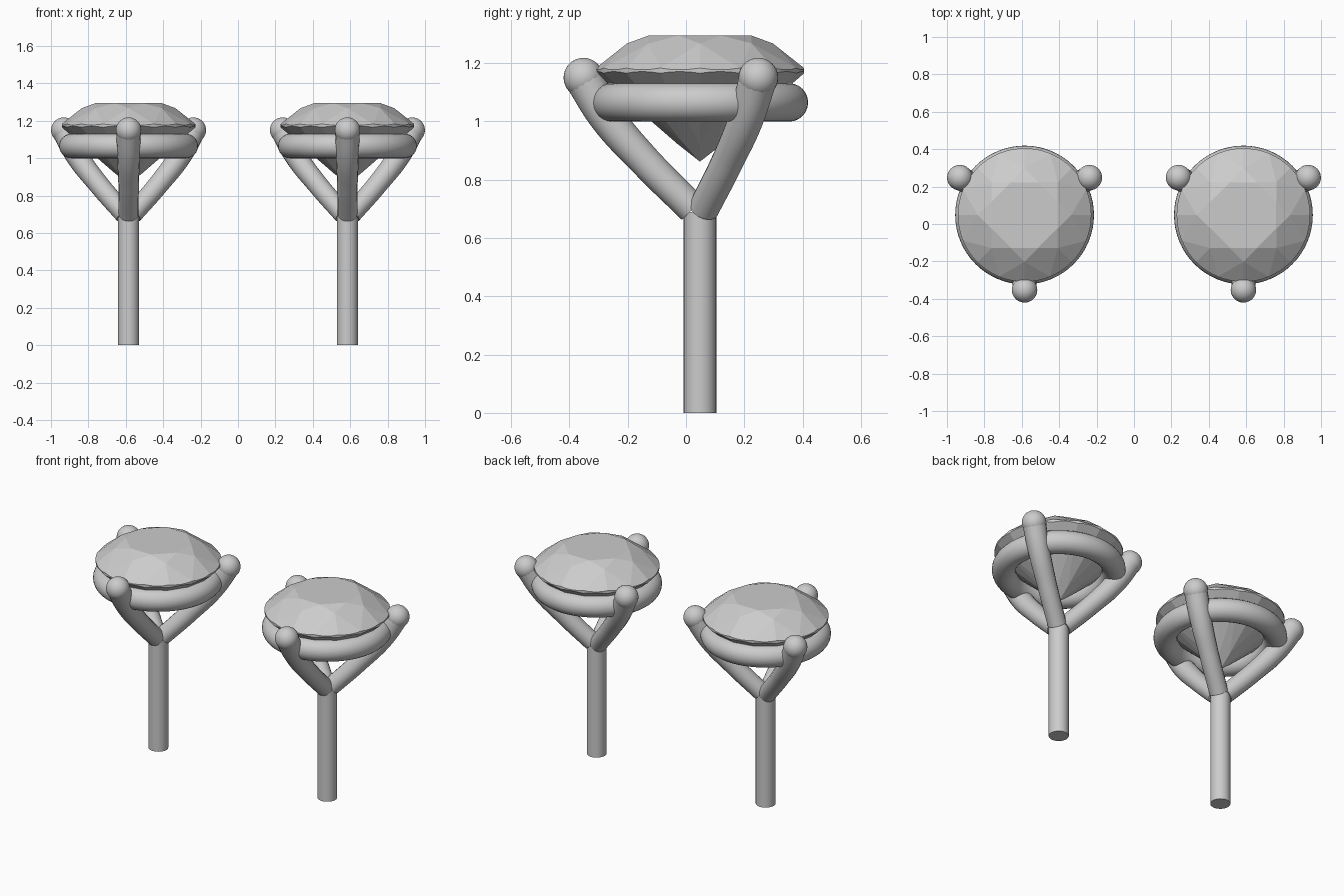
import bpy, bmesh
from math import radians, sin, cos, pi
from mathutils import Vector

if "Cube" in bpy.data.objects:
    bpy.data.objects.remove(bpy.data.objects["Cube"])

CY = 0.048          # y of each stud axis
GIRDLE = 0.357      # stone radius


def smooth(ob, name):
    ob.name = name
    bpy.ops.object.select_all(action='DESELECT')
    bpy.context.view_layer.objects.active = ob
    ob.select_set(True)
    bpy.ops.object.shade_smooth_by_angle(angle=radians(40))
    return ob


def cut(bm, angle, p, q):
    """Slice off everything outside the facet whose (radius, z) profile runs p -> q."""
    d = Vector((q[0] - p[0], q[1] - p[1]))
    n = Vector((abs(d.y), abs(d.x)))
    if p[1] < q[1]:                      # pavilion facets face down
        n.y = -n.y
    a = radians(angle)
    co = Vector((p[0] * cos(a), p[0] * sin(a), p[1]))
    no = Vector((n.x * cos(a), n.x * sin(a), n.y)).normalized()
    res = bmesh.ops.bisect_plane(bm, geom=bm.verts[:] + bm.edges[:] + bm.faces[:], dist=1e-6,
                                 plane_co=co, plane_no=no, clear_outer=True)
    edges = [e for e in res['geom_cut'] if isinstance(e, bmesh.types.BMEdge) and e.is_boundary]
    if edges:
        bmesh.ops.holes_fill(bm, edges=edges, sides=0)


def make_gem(x):
    # Brilliant cut: a round blank sliced by each ring of facets
    bm = bmesh.new()
    bmesh.ops.create_cone(bm, cap_ends=True, segments=64, radius1=GIRDLE, radius2=GIRDLE, depth=0.495)
    bmesh.ops.translate(bm, verts=bm.verts, vec=(0, 0, 1.295 - 0.2475))
    c = cos(radians(11.25))
    for k in range(8):
        main = 45 * k + 22.5
        cut(bm, main, (0.19, 1.295), (GIRDLE, 1.183))              # kites
        cut(bm, main, (0.0, 0.862), (GIRDLE, 1.165))               # pavilion mains
    for k in range(8):
        cut(bm, 45 * k, (0.175, 1.295), (0.25, 1.2675))            # stars
        for s in (-11.25, 11.25):
            cut(bm, 45 * k + s, (0.25 * c, 1.2675), (GIRDLE * c, 1.183))   # upper halves
            cut(bm, 45 * k + s, (0.08 * c, 0.925), (GIRDLE * c, 1.165))    # lower halves
    bmesh.ops.remove_doubles(bm, verts=bm.verts, dist=1e-4)
    bmesh.ops.recalc_face_normals(bm, faces=bm.faces)
    me = bpy.data.meshes.new("gem")
    bm.to_mesh(me)
    bm.free()
    ob = bpy.data.objects.new("gem", me)
    ob.location = (x, CY, 0)
    bpy.context.collection.objects.link(ob)
    return ob


def make_prong(x, angle, name):
    # Curved tapering rod, (radius from axis, z, rod radius)
    path = [(0.025, 0.70, 0.053), (0.19, 0.865, 0.055), (0.32, 1.015, 0.061), (0.40, 1.15, 0.066)]
    a = radians(angle)
    cu = bpy.data.curves.new(name, 'CURVE')
    cu.dimensions = '3D'
    cu.bevel_depth = 1.0
    cu.bevel_resolution = 6
    cu.use_fill_caps = True
    sp = cu.splines.new('BEZIER')
    sp.bezier_points.add(len(path) - 1)
    for bp, (r, z, w) in zip(sp.bezier_points, path):
        bp.co = (r * cos(a), r * sin(a), z)
        bp.radius = w
        bp.handle_left_type = bp.handle_right_type = 'AUTO'
    ob = bpy.data.objects.new(name, cu)
    ob.location = (x, CY, 0)
    bpy.context.collection.objects.link(ob)
    bpy.ops.object.select_all(action='DESELECT')
    bpy.context.view_layer.objects.active = ob
    ob.select_set(True)
    bpy.ops.object.convert(target='MESH')
    smooth(bpy.context.object, name)
    # Rounded tip
    r, z, _ = path[-1]
    bpy.ops.mesh.primitive_uv_sphere_add(segments=32, ring_count=16, radius=0.068,
                                         location=(x + r * cos(a), CY + r * sin(a), z))
    smooth(bpy.context.object, name + "_tip")


for side, x in (("left", -0.585), ("right", 0.585)):
    # Post
    bpy.ops.mesh.primitive_cylinder_add(vertices=32, radius=0.056, depth=0.69, location=(x, CY, 0.345))
    smooth(bpy.context.object, side + "_post")
    # Gallery ring under the stone
    bpy.ops.mesh.primitive_torus_add(major_segments=64, minor_segments=24, major_radius=0.305,
                                     minor_radius=0.066, location=(x, CY, 1.065))
    smooth(bpy.context.object, side + "_gallery_ring")
    # Three prongs
    for i, ang in enumerate((-90, 30, 150)):
        make_prong(x, ang, f"{side}_prong_{i + 1}")
    # Stone
    make_gem(x).name = side + "_gem"
